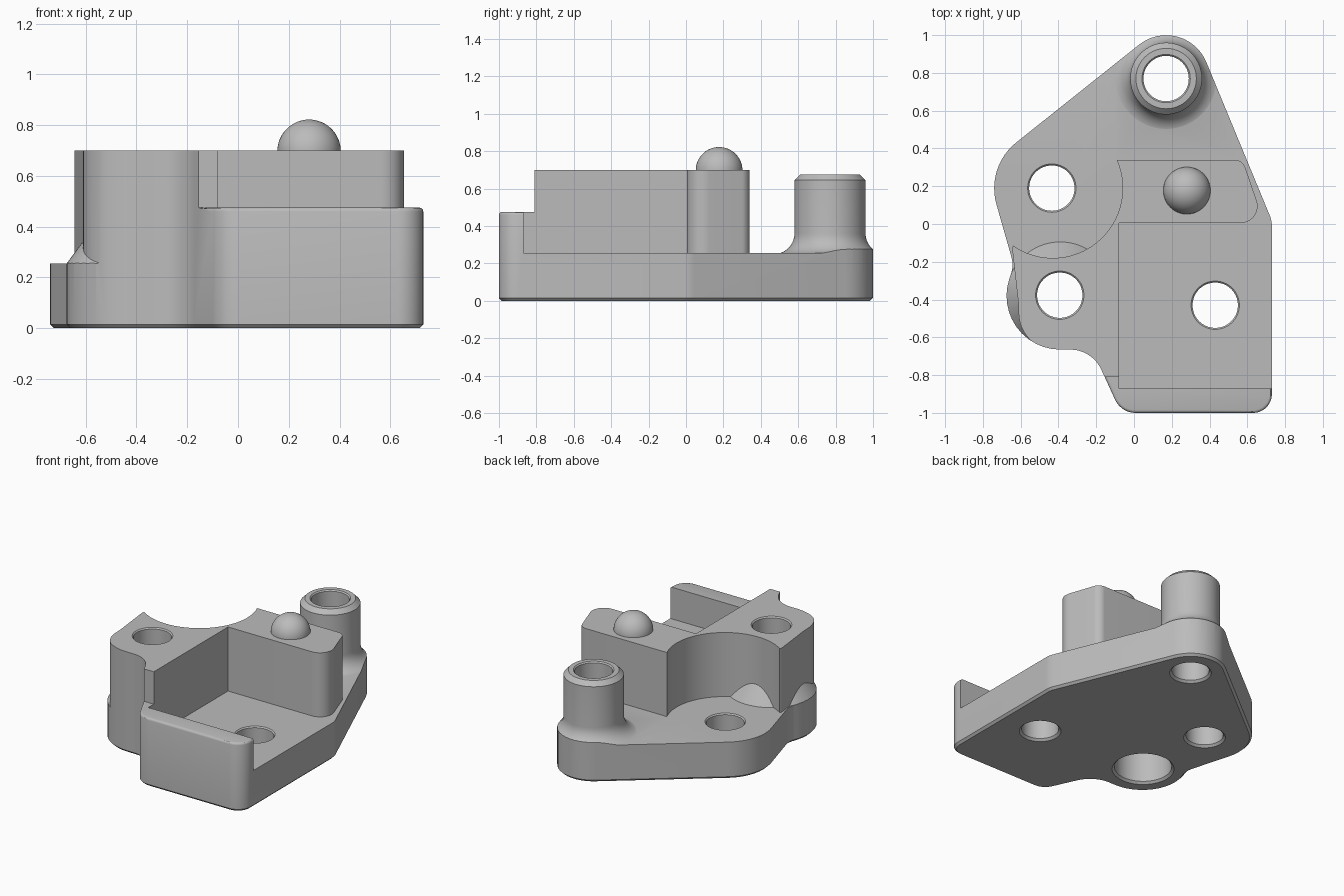
import bpy, bmesh, math

if "Cube" in bpy.data.objects:
    bpy.data.objects.remove(bpy.data.objects["Cube"], do_unlink=True)

grey = bpy.data.materials.new("plain_grey")
grey.use_nodes = True
COLOUR = (0.5, 0.5, 0.5, 1)
grey.diffuse_color = COLOUR
for node in grey.node_tree.nodes:
    if node.type == "BSDF_PRINCIPLED":
        node.inputs["Base Color"].default_value = COLOUR
        node.inputs["Roughness"].default_value = 0.6


def finish(bm, name):
    bmesh.ops.recalc_face_normals(bm, faces=bm.faces)
    mesh = bpy.data.meshes.new(name)
    bm.to_mesh(mesh)
    bm.free()
    mesh.materials.append(grey)
    obj = bpy.data.objects.new(name, mesh)
    bpy.context.collection.objects.link(obj)
    return obj


def rounded(corners, steps=12):
    """Turn (x, y, radius) corners into an outline with filleted corners."""
    out = []
    pts = [complex(x, y) for x, y, r in corners]
    for i, (x, y, r) in enumerate(corners):
        p, a, b = pts[i], pts[i - 1], pts[(i + 1) % len(pts)]
        if r == 0:
            out.append(p)
            continue
        u, v = (a - p) / abs(a - p), (b - p) / abs(b - p)
        q = v / u
        half = abs(math.atan2(q.imag, q.real)) / 2
        centre = p + (u + v) / abs(u + v) * r / math.sin(half)
        start = p + u * r / math.tan(half) - centre
        end = p + v * r / math.tan(half) - centre
        q = end / start
        sweep = math.atan2(q.imag, q.real)
        for k in range(steps + 1):
            t = sweep * k / steps
            out.append(centre + start * complex(math.cos(t), math.sin(t)))
    return out


def prism(name, corners, z0, z1, chamfer=0):
    bm = bmesh.new()
    face = bm.faces.new([bm.verts.new((p.real, p.imag, z0)) for p in rounded(corners)])
    rim = list(face.edges)
    ret = bmesh.ops.extrude_face_region(bm, geom=[face], use_keep_orig=True)
    top = [g for g in ret["geom"] if isinstance(g, bmesh.types.BMVert)]
    bmesh.ops.translate(bm, verts=top, vec=(0, 0, z1 - z0))
    bmesh.ops.recalc_face_normals(bm, faces=bm.faces)
    if chamfer:
        bmesh.ops.bevel(bm, geom=rim, offset=chamfer, segments=1, affect="EDGES")
    return finish(bm, name)


def lathe(name, x, y, profile, sides=64):
    """Spin a (radius, z) profile about a vertical axis."""
    bm = bmesh.new()
    verts = [bm.verts.new((x + r, y, z)) for r, z in profile]
    edges = [bm.edges.new(pair) for pair in zip(verts, verts[1:])]
    bmesh.ops.spin(bm, geom=verts + edges, cent=(x, y, 0), axis=(0, 0, 1),
                   angle=math.tau, steps=sides, use_merge=False)
    bmesh.ops.remove_doubles(bm, verts=bm.verts, dist=1e-5)
    return finish(bm, name)


def subtract(obj, cutter):
    mod = obj.modifiers.new("cut", "BOOLEAN")
    mod.operation = "DIFFERENCE"
    mod.solver = "EXACT"
    mod.object = cutter
    bpy.context.view_layer.update()
    deps = bpy.context.evaluated_depsgraph_get()
    mesh = bpy.data.meshes.new_from_object(obj.evaluated_get(deps))
    obj.modifiers.clear()
    obj.data = mesh
    bpy.data.objects.remove(cutter, do_unlink=True)


# Full-height body on the plate outline
body = prism("bracket_body", [
    (0.73, -1, 0.1), (0.73, 0.018, 0.15), (0.266, 1.14, 0.23),
    (-0.785, 0.303, 0.31), (-0.636, -0.22, 0.15), (-0.791, -0.665, 0.285),
    (-0.222, -0.665, 0.18), (-0.068, -1, 0.12)], 0, 0.7, chamfer=0.015)

# Region that stays above the plate: L-shaped block and front wall
keep = prism("raised_region", [
    (-0.3, -1.2, 0), (1, -1.2, 0), (1, -0.87, 0), (-0.08, -0.87, 0),
    (-0.08, 0.005, 0), (0.69, 0.005, 0.09), (0.575, 0.34, 0.06),
    (-0.5, 0.34, 0), (-0.645, -0.13, 0.02), (-0.612, -0.42, 0.1),
    (-0.605, -0.67, 0.2), (-0.3, -0.67, 0)], 0.2, 1.0)
subtract(keep, lathe("round_recess", -0.43, 0.19,
                     [(0, 0.1), (0.37, 0.1), (0.37, 1.1), (0, 1.1)], 96))

# Post with flared foot and chamfered top
flare = []
for k in range(11):
    t = math.radians(270 - 9 * k)
    flare.append((0.3 + 0.11 * math.cos(t), 0.36 + 0.11 * math.sin(t)))
post = lathe("post", 0.17, 0.77, [(0, 0.2), (0.3, 0.2)] + flare +
             [(0.19, 0.645), (0.16, 0.675), (0, 0.675)])

# Sloped shoulder over the counterbored corner
shoulder = lathe("shoulder", -0.39, -0.38, [(0, 0.2), (0.326, 0.2), (0.2, 0.37), (0, 0.37)])

# Clear everything above the plate except those parts
clearing = prism("clearing", [(-1.5, -1.5, 0), (1.5, -1.5, 0), (1.5, 1.5, 0),
                              (-1.5, 1.5, 0)], 0.255, 0.9)
for part in (keep, post, shoulder):
    subtract(clearing, part)
subtract(body, clearing)

# Lower the front wall
subtract(body, prism("wall_step", [(-0.5, -1.2, 0), (1.2, -1.2, 0),
                                   (1.2, -0.81, 0), (-0.5, -0.81, 0)], 0.475, 0.95))

# Soften the outer top edge of the front wall
bm = bmesh.new()
bm.from_mesh(body.data)
bmesh.ops.remove_doubles(bm, verts=bm.verts, dist=1e-5)
soft = []
for e in bm.edges:
    a, b = (v.co for v in e.verts)
    at_top = abs(a.z - 0.475) < 1e-3 and abs(b.z - 0.475) < 1e-3
    inner = min(a.y, b.y) > -0.872 and max(a.x, b.x) > -0.09
    if at_top and not inner and (a.y + b.y) / 2 < -0.815 and e.is_manifold:
        soft.append(e)
bmesh.ops.bevel(bm, geom=soft, offset=0.015, segments=3, profile=0.5,
                affect="EDGES", clamp_overlap=False)
bm.to_mesh(body.data)
bm.free()


# Bolt holes, one with a wide bore from below
def hole(x, y, top, bore=None, r=0.12):
    foot = bore or r
    profile = [(0, -0.05), (foot + 0.065, -0.05), (foot, 0.015)]
    if bore:
        profile += [(bore, 0.25), (r, 0.25)]
    profile += [(r, top - 0.008), (r + 0.03, top + 0.022), (0, top + 0.022)]
    subtract(body, lathe("hole_cutter", x, y, profile))


hole(0.43, -0.43, 0.255)
hole(-0.435, 0.19, 0.255)
hole(0.17, 0.77, 0.675)
hole(-0.393, -0.377, 0.7, bore=0.185)

# Locating dome on the block
arc = [(0.125 * math.cos(math.radians(a)), 0.697 + 0.125 * math.sin(math.radians(a)))
       for a in range(0, 90, 6)]
dome = lathe("locating_dome", 0.28, 0.177, arc + [(0, 0.822)])

# Smooth shading with sharp edges kept
bpy.ops.object.select_all(action="DESELECT")
for obj in (body, dome):
    if not obj.data.materials:
        obj.data.materials.append(grey)
    obj.select_set(True)
bpy.context.view_layer.objects.active = body
bpy.ops.object.shade_smooth_by_angle(angle=math.radians(30))
